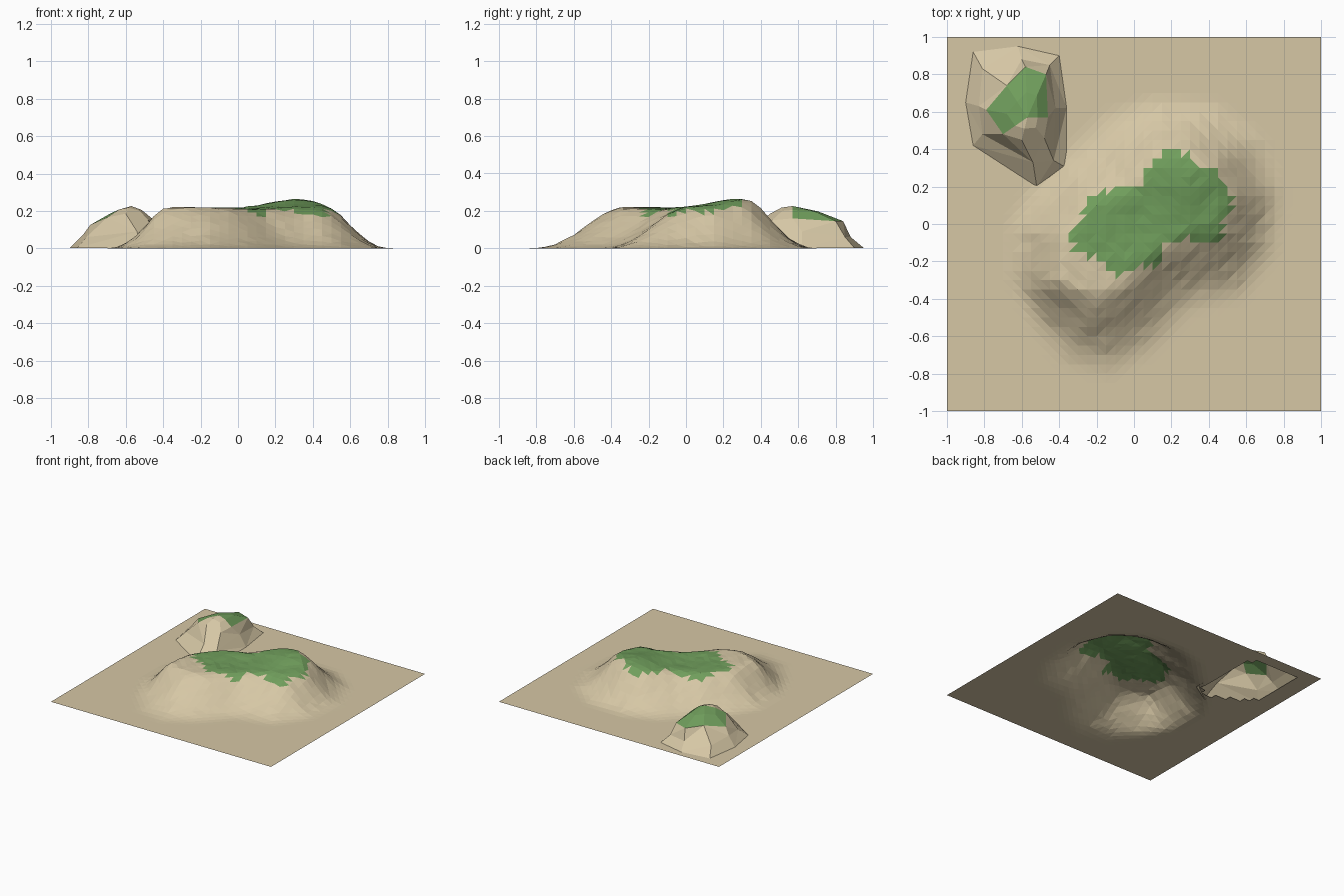
import bpy, bmesh, math, random
from mathutils import Vector

if "Cube" in bpy.data.objects:
    bpy.data.objects.remove(bpy.data.objects["Cube"])

random.seed(4)


def make_mat(name, rgb):
    m = bpy.data.materials.new(name)
    m.diffuse_color = (*rgb, 1)
    m.use_nodes = True
    m.node_tree.nodes["Principled BSDF"].inputs["Base Color"].default_value = m.diffuse_color
    return m


SAND = make_mat("sand", (0.67, 0.57, 0.376))
GRASS = make_mat("grass green", (0.162, 0.342, 0.107))


def inside(p, poly):
    hit = False
    for (x1, y1), (x2, y2) in zip(poly, poly[1:] + poly[:1]):
        if (y1 > p[1]) != (y2 > p[1]) and p[0] < (x2 - x1) * (p[1] - y1) / (y2 - y1) + x1:
            hit = not hit
    return hit


def dist(p, poly):
    best = 9
    p = Vector(p)
    for a, b in zip(poly, poly[1:] + poly[:1]):
        a, b = Vector(a), Vector(b)
        d = b - a
        t = max(0, min(1, (p - a).dot(d) / d.length_squared))
        best = min(best, (p - a - d * t).length)
    return best


def finish(bm, name):
    bmesh.ops.recalc_face_normals(bm, faces=bm.faces)
    if sum(f.normal.z for f in bm.faces) < 0:
        bmesh.ops.reverse_faces(bm, faces=bm.faces)
    me = bpy.data.meshes.new(name)
    bm.to_mesh(me)
    bm.free()
    me.materials.append(SAND)
    me.materials.append(GRASS)
    ob = bpy.data.objects.new(name, me)
    bpy.context.collection.objects.link(ob)


# Main hill: foot outline, plateau outline and grass patch
FOOT = [(-.72, 0), (-.70, -.28), (-.58, -.55), (-.42, -.78), (-.12, -.86), (.12, -.72),
        (.32, -.5), (.62, -.42), (.80, -.15), (.83, .2), (.72, .5), (.48, .68),
        (.1, .72), (-.2, .62), (-.42, .4), (-.6, .2)]
TOP = [(-.33, -.08), (-.38, -.3), (-.22, -.35), (-.08, -.29), (.08, -.11), (.3, 0),
       (.42, 0), (.47, .12), (.4, .28), (.28, .34), (.15, .32), (0, .15), (-.2, .07)]
PATCH = [(-.34, -.06), (-.31, -.16), (-.22, -.18), (-.1, -.28), (0, -.23), (.12, -.23),
         (.17, -.09), (.3, -.08), (.47, -.1), (.47, 0), (.53, .09), (.5, .23), (.4, .24),
         (.46, .3), (.33, .31), (.31, .38), (.17, .39), (.04, .28), (.04, .2),
         (-.07, .2), (-.26, .15), (-.27, .05)]
# Small hill foot, east then counter-clockwise
KNOLL_FOOT = [(-.36, .62), (-.40, .90), (-.62, .95), (-.86, .92),
              (-.90, .65), (-.86, .42), (-.52, .20), (-.36, .30)]


def height(p):
    if not inside(p, FOOT):
        return 0
    t = 1
    if not inside(p, TOP):
        b, a = dist(p, FOOT), dist(p, TOP)
        t = (b / (a + b)) ** 1.3
    crest = .218 + .045 * math.exp(-((p[0] - .3) ** 2 + (p[1] - .27) ** 2) / .03)
    crest -= .012 * math.exp(-((p[0] - .03) ** 2 + (p[1] + .02) ** 2) / .02)
    return crest * t * t * (3 - 2 * t)


# Ground sheet with the main hill raised out of it
bm = bmesh.new()
bmesh.ops.create_grid(bm, x_segments=40, y_segments=40, size=1)
for v in bm.verts:
    v.co.z = height(v.co.xy)
    if v.co.z > .02:
        v.co.z += random.uniform(-.003, .003)
bmesh.ops.delete(bm, geom=[f for f in bm.faces if all(inside(v.co.xy, KNOLL_FOOT) for v in f.verts)],
                 context='FACES')
bmesh.ops.triangulate(bm, faces=bm.faces)
for f in bm.faces:
    f.material_index = int(inside(f.calc_center_median().xy, PATCH))
finish(bm, "ground_and_main_hill")

# Small coarse hill lofted from rings over the hole in the sheet
flank = [(-.42, .62, .09), (-.45, .85, .06), (-.60, .88, .06), (-.81, .83, .06),
         (-.83, .63, .07), (-.81, .48, .06), (-.54, .33, .09), (-.43, .34, .06)]
shoulder = [(-.46, .57, .16), (-.47, .80, .145), (-.58, .84, .145), (-.68, .74, .155),
            (-.79, .61, .125), (-.70, .48, .165), (-.60, .45, .185), (-.48, .46, .15)]
peak = Vector((-.57, .57, .226))
inner = [Vector(s).lerp(peak, .5) + Vector((0, 0, .012)) for s in shoulder]
bm = bmesh.new()
rings = [[bm.verts.new(p) for p in r]
         for r in ([(x, y, .002) for x, y in KNOLL_FOOT], flank, shoulder, inner)]
tip = bm.verts.new(peak)
n = len(KNOLL_FOOT)
for i in range(n):
    j = (i + 1) % n
    green = int(i < 5)
    for k in range(3):
        f = bm.faces.new((rings[k][i], rings[k][j], rings[k + 1][j], rings[k + 1][i]))
        f.material_index = green if k == 2 else 0
    bm.faces.new((rings[3][i], rings[3][j], tip)).material_index = green
bmesh.ops.triangulate(bm, faces=bm.faces)
finish(bm, "small_hill")
